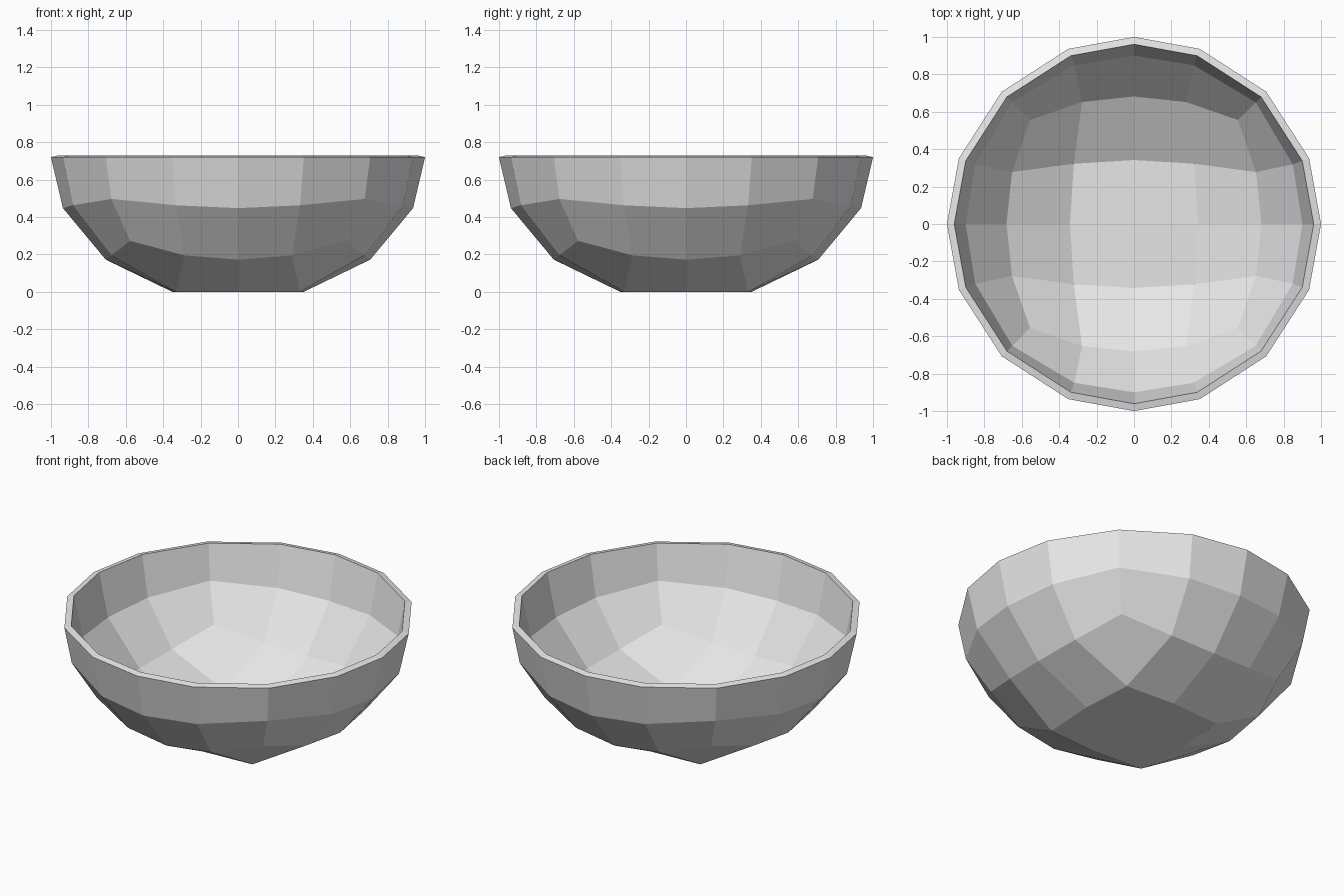
import bpy
import bmesh
from mathutils import Vector

if "Cube" in bpy.data.objects:
    bpy.data.objects.remove(bpy.data.objects["Cube"])

HEIGHT = 0.72      # outer rim height
SQUASH = 0.775     # vertical squash of the sphere
WALL = 0.04

# Plain grey clay
clay = bpy.data.materials.new("grey clay")
clay.use_nodes = True
grey = (0.8, 0.8, 0.8, 1)
clay.diffuse_color = grey
clay.node_tree.nodes["Principled BSDF"].inputs["Base Color"].default_value = grey


def round_off(co):
    """Move a point of the gridded cube onto the squashed bowl."""
    on_sole = co.z < -0.9 and max(abs(co.x), abs(co.y)) < 0.6
    on_edge = sum(abs(c) > 0.9 for c in co) > 1
    half = 0.426 if on_edge else 0.376
    sign = lambda c: (c > 0) - (c < 0)
    p = Vector([sign(c) * half if 0.1 < abs(c) < 0.9 else c for c in co])
    p.normalize()
    z = 0 if on_sole else HEIGHT + p.z * SQUASH
    return Vector((p.x, p.y, z))


# Bowl: lower half of a four-by-four gridded cube, rounded, with a flat sole
bm = bmesh.new()
bmesh.ops.create_cube(bm, size=2)
bmesh.ops.subdivide_edges(bm, edges=bm.edges[:], cuts=3, use_grid_fill=True)
upper = [v for v in bm.verts if v.co.z > 0.1]
bmesh.ops.delete(bm, geom=upper, context='VERTS')
for v in bm.verts:
    v.co = round_off(v.co)
bmesh.ops.recalc_face_normals(bm, faces=bm.faces[:])
# The open shell must face outward so the wall grows inward
bm.normal_update()
sole = min(bm.faces, key=lambda f: f.calc_center_median().z)
if sole.normal.z > 0:
    bmesh.ops.reverse_faces(bm, faces=bm.faces[:])

mesh = bpy.data.meshes.new("bowl")
bm.to_mesh(mesh)
bm.free()
mesh.materials.append(clay)
bowl = bpy.data.objects.new("bowl", mesh)
bpy.context.collection.objects.link(bowl)

# Wall thickness, flat shaded
wall = bowl.modifiers.new("wall", 'SOLIDIFY')
wall.thickness = WALL
wall.offset = -1
